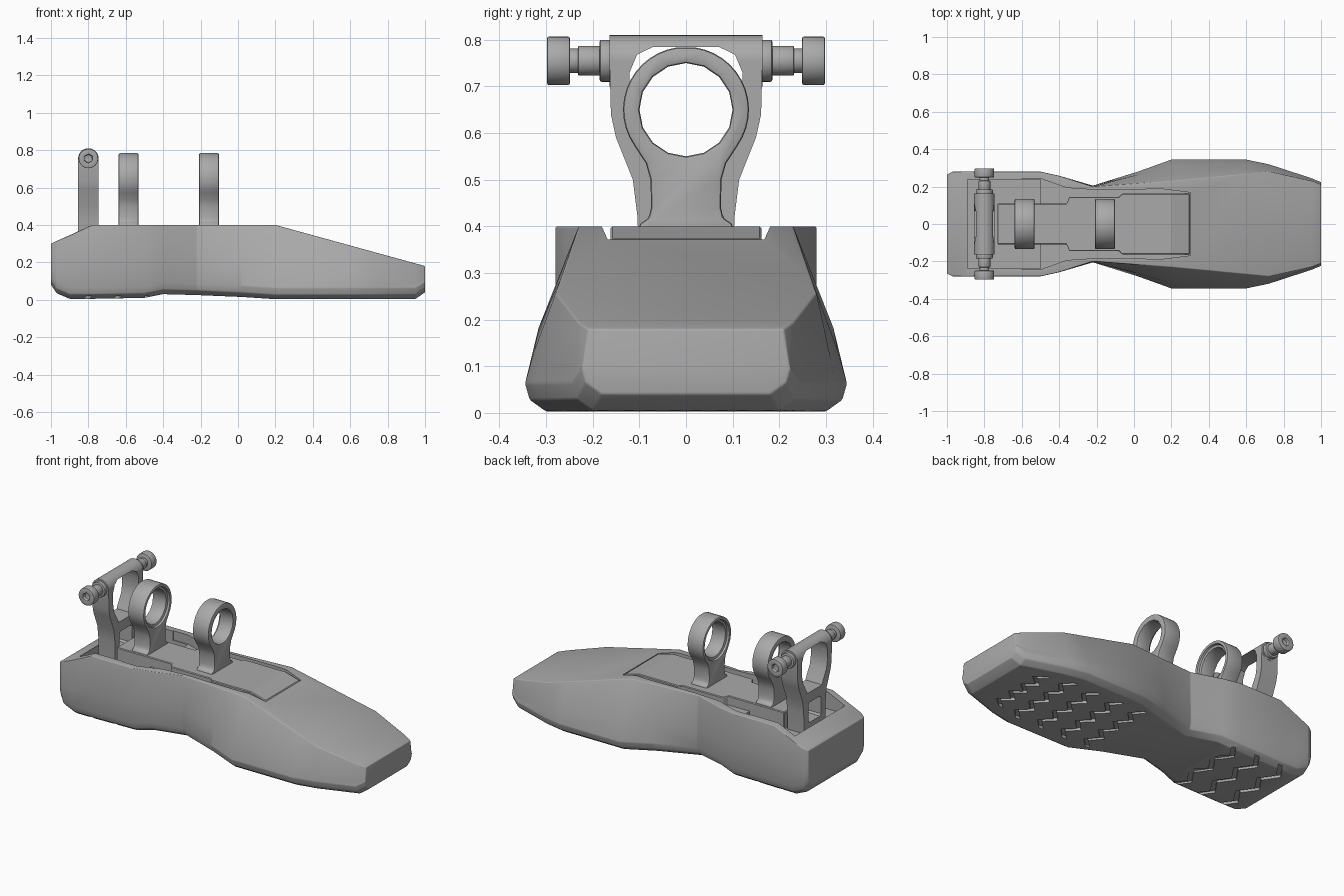
import bpy, bmesh, math
from mathutils import Matrix, Vector

cube = bpy.data.objects.get("Cube")
if cube:
    bpy.data.objects.remove(cube)

grey = bpy.data.materials.new("warm_grey")
grey.use_nodes = True
COLOUR = (0.4, 0.4, 0.4, 1)
grey.diffuse_color = COLOUR
grey.node_tree.nodes["Principled BSDF"].inputs["Base Color"].default_value = COLOUR


def finish(name, bm):
    bmesh.ops.recalc_face_normals(bm, faces=bm.faces)
    mesh = bpy.data.meshes.new(name)
    bm.to_mesh(mesh)
    bm.free()
    mesh.materials.append(grey)
    ob = bpy.data.objects.new(name, mesh)
    bpy.context.collection.objects.link(ob)
    return ob


def loft(name, rings):
    """Skin closed rings of equal length and cap both ends."""
    bm = bmesh.new()
    rows = [[bm.verts.new(p) for p in ring] for ring in rings]
    n = len(rows[0])
    for a, b in zip(rows, rows[1:]):
        for i in range(n):
            bm.faces.new((a[i], a[(i + 1) % n], b[(i + 1) % n], b[i]))
    bm.faces.new(rows[0])
    bm.faces.new(rows[-1])
    return finish(name, bm)


def mirrored(half):
    return half + [(-y, z) for y, z in reversed(half)]


def section(x, half):
    return [(x, y, z) for y, z in mirrored(half)]


def prism(name, half, x0, x1):
    return loft(name, [section(x0, half), section(x1, half)])


def cylinder(name, r, centre, length, axis, sides=32):
    bm = bmesh.new()
    turn = Vector((0, 0, 1)).rotation_difference(Vector(axis)).to_matrix().to_4x4()
    bmesh.ops.create_cone(bm, cap_ends=True, segments=sides, radius1=r, radius2=r,
                          depth=length, matrix=Matrix.Translation(centre) @ turn)
    return finish(name, bm)


def apply(ob, kind, **settings):
    mod = ob.modifiers.new(kind.lower(), kind)
    for key, value in settings.items():
        setattr(mod, key, value)
    bpy.context.view_layer.objects.active = ob
    bpy.ops.object.modifier_apply(modifier=mod.name)


def bevel(ob, width, segments=2, angle=30):
    apply(ob, 'BEVEL', width=width, segments=segments, limit_method='ANGLE',
          angle_limit=math.radians(angle))


def cut(ob, cutter, keep=False):
    apply(ob, 'BOOLEAN', operation='DIFFERENCE', solver='EXACT', object=cutter)
    if not keep:
        bpy.data.objects.remove(cutter)


def smooth(ob, angle=35):
    bpy.ops.object.select_all(action='DESELECT')
    ob.select_set(True)
    bpy.context.view_layer.objects.active = ob
    bpy.ops.object.shade_smooth_by_angle(angle=math.radians(angle))


# Foot shell: x, bottom half width, top half width, bottom z, top z
stations = [(-1, .265, .265, .08, .3), (-.97, .28, .28, .035, .314),
            (-.9, .28, .28, .005, .345), (-.78, .28, .28, .005, .4),
            (-.5, .28, .28, .01, .4), (-.4, .258, .258, .03, .4),
            (-.22, .205, .2, .025, .4), (.02, .28, .217, .015, .4),
            (.2, .345, .23, .003, .4), (.6, .345, .268, .003, .29),
            (.72, .32, .28, .003, .257), (.95, .245, .23, .005, .194),
            (1, .225, .21, .04, .18)]
rings = []
for x, wb, wt, zb, zt in stations:
    mid = wb - (wb - wt) * .25
    rings.append(section(x, [(wt, zt), (mid, zb + (zt - zb) * .45), (wb, zb + .06),
                             (wb - .01, zb + .025), (wb - .045, zb)]))
shell = loft("foot_shell", rings)
bevel(shell, .018, 3, 22)

# Recess in the top, shallow in the middle and deeper over the heel
recess = [(-.6, .243), (-.5, .243), (-.36, .193), (-.2, .182), (.15, .187), (.302, .168)]
cut(shell, loft("recess_cutter", [section(x, [(w, .6), (w, .345)]) for x, w in recess]))
cut(shell, prism("heel_cutter", [(.238, .6), (.238, .3)], -.89, -.5))

# Zigzag tread grooves under heel and ball
def tread(x, reach, steps):
    rows = []
    for i in range(steps + 1):
        y = -reach + 2 * reach * i / steps
        c = x + (.03 if i % 2 else -.03)
        rows.append([(c - .015, y, -.05), (c + .015, y, -.05),
                     (c + .015, y, .02), (c - .015, y, .02)])
    return loft("tread_cutter", rows)

for x, reach in [(-.82, .35), (-.66, .35), (-.5, .35),
                 (.15, .24), (.31, .24), (.47, .24), (.63, .24), (.78, .2)]:
    cut(shell, tread(x, reach, 8))
smooth(shell, 30)

# Instep plate that follows the top of the shell
plate = loft("instep_plate", [section(x, [(w, z), (w, .29)]) for x, w, z in
             [(-.73, .11, .4), (-.36, .11, .4), (-.345, .145, .4), (-.08, .145, .4),
              (-.065, .162, .4), (.2, .162, .4), (.298, .162, .373)]])
bevel(plate, .004, 1)

# Two ring brackets
arc = [(.135 * math.cos(math.radians(a)), .65 + .135 * math.sin(math.radians(a)))
       for a in range(-35, 90, 9)]
stem = [(.1, .38), (.1, .405), (.08, .418), (.075, .44), (.076, .5), (.086, .535)]
for name, x, side in [("rear_ring", -.585, 1), ("front_ring", -.155, -1)]:
    ring = prism(name, stem + arc, x - .053, x + .053)
    cut(ring, cylinder("hole_cutter", .1, (x, 0, .65), .4, (1, 0, 0), 16))
    # shallow seat on one face of the ring
    cut(ring, cylinder("seat_cutter", .115, (x + side * .053, 0, .65), .03, (1, 0, 0), 32))
    bevel(ring, .007, 2, 40)
    smooth(ring)

# Ankle yoke with an upper opening and a small lower window
AX, AZ = -.8, .755
yoke = prism("ankle_yoke", [(.1, .29), (.104, .42), (.114, .5), (.15, .59),
                            (.161, .64), (.164, AZ)], AX - .055, AX + .055)
bar = cylinder("yoke_top", .055, (AX, 0, AZ), .328, (0, 1, 0))
opening = prism("opening_cutter", [(.07, .53), (.078, .55), (.112, .61), (.121, .66),
                                   (.121, .73), (.105, .768), (.07, .785)],
                AX - .2, AX + .2)
window = prism("window_cutter", [(.05, .35), (.06, .36), (.06, .46), (.05, .47)],
               AX - .2, AX + .2)
cut(yoke, window)
cut(yoke, opening, keep=True)
cut(bar, opening)
smooth(yoke)
smooth(bar)

# Ankle bolts: collar, sleeve, neck and socketed head on each side
for side, label in [(1, "left"), (-1, "right")]:
    for part, r, y0, y1 in [("collar", .045, .155, .185), ("sleeve", .032, .18, .232),
                            ("neck", .026, .225, .255), ("bolt_head", .052, .249, .298)]:
        ob = cylinder(f"{label}_{part}", r, (AX, side * (y0 + y1) / 2, AZ),
                      y1 - y0, (0, 1, 0))
        if part == "bolt_head":
            cut(ob, cylinder("socket_cutter", .024, (AX, side * .298, AZ), .04,
                             (0, 1, 0), 6))
        bevel(ob, .004, 2, 50)
        smooth(ob)
